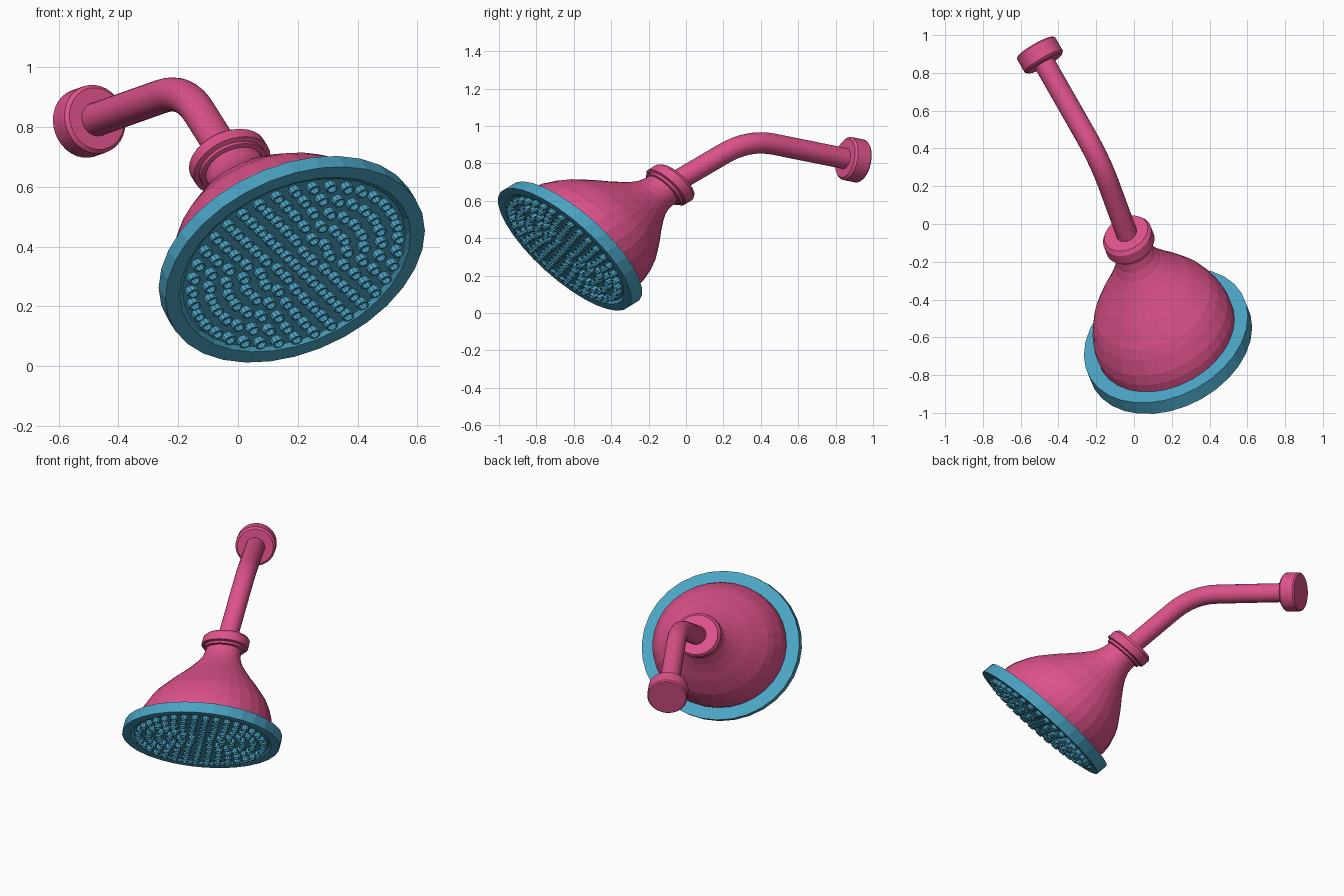
import bpy, bmesh, math
from mathutils import Vector, Matrix

cube = bpy.data.objects.get("Cube")
if cube:
    bpy.data.objects.remove(cube, do_unlink=True)


def material(name, rgb):
    m = bpy.data.materials.new(name)
    m.use_nodes = True
    color = (*rgb, 1)
    m.diffuse_color = color
    m.node_tree.nodes["Principled BSDF"].inputs["Base Color"].default_value = color
    return m


pink = material("pink", (0.73, 0.085, 0.26))
blue = material("blue", (0.07, 0.37, 0.55))


def frame(origin, normal, lean=None):
    """Matrix whose local z runs along lean (or normal), rings lie across normal."""
    n = Vector(normal).normalized()
    e1 = Vector((1, 0, 0))
    e1 = (e1 - n * e1.dot(n)).normalized()
    e2 = n.cross(e1)
    axis = Vector(lean) / Vector(lean).dot(n) if lean else n
    m = Matrix((e1, e2, axis)).transposed().to_4x4()
    m.translation = origin
    return m


def lathe(bm, profile, segments, matrix, center=(0, 0), mat=0, cap_mat=None):
    """Turn a (radius, height) profile and cap both ends."""
    rings = []
    for r, h in profile:
        ring = []
        for i in range(segments):
            a = math.tau * i / segments
            p = Vector((center[0] + r * math.cos(a), center[1] + r * math.sin(a), h))
            ring.append(bm.verts.new(matrix @ p))
        rings.append(ring)
    for low, high in zip(rings, rings[1:]):
        for i in range(segments):
            j = (i + 1) % segments
            bm.faces.new((low[i], low[j], high[j], high[i])).material_index = mat
    bm.faces.new(rings[0][::-1]).material_index = mat
    bm.faces.new(rings[-1]).material_index = mat if cap_mat is None else cap_mat


def finish(bm, name, mats, smooth_angle=None):
    bmesh.ops.recalc_face_normals(bm, faces=bm.faces)
    mesh = bpy.data.meshes.new(name)
    bm.to_mesh(mesh)
    bm.free()
    for m in mats:
        mesh.materials.append(m)
    ob = bpy.data.objects.new(name, mesh)
    bpy.context.collection.objects.link(ob)
    if smooth_angle:
        bpy.ops.object.select_all(action="DESELECT")
        ob.select_set(True)
        bpy.context.view_layer.objects.active = ob
        bpy.ops.object.shade_smooth_by_angle(angle=math.radians(smooth_angle))
    return ob


def turned(name, profile, matrix, mat, segments=32, smooth_angle=None):
    bm = bmesh.new()
    lathe(bm, profile, segments, matrix)
    return finish(bm, name, [mat], smooth_angle)


# The head leans: its rings are parallel to the face, its centre line slants to the arm
head = frame((0.18, -0.62, 0.358), (-0.33, 0.63, 0.70), (-0.21, 0.54, 0.33))

# Bell-shaped body
turned("bell", [(0.385, 0.03), (0.387, 0.08), (0.378, 0.13), (0.35, 0.2), (0.325, 0.245),
                (0.29, 0.29), (0.25, 0.34), (0.205, 0.39), (0.16, 0.445), (0.128, 0.49),
                (0.11, 0.53), (0.103, 0.57), (0.103, 0.62)], head, pink)

# Collar nut between bell and arm
turned("collar", [(0.1, 0.585), (0.118, 0.59), (0.118, 0.605), (0.136, 0.61), (0.136, 0.66),
                  (0.122, 0.678), (0.06, 0.678)], head, pink, smooth_angle=20)

# Spray plate with raised rim and shallow recess
turned("spray_plate", [(0.38, 0.035), (0.46, 0.035), (0.46, -0.035), (0.41, -0.035),
                       (0.395, -0.022)], head, blue)

# Hollow nozzles in concentric rings, the middle ones open to the body behind
bm = bmesh.new()
tube = [(0.021, -0.018), (0.021, -0.052), (0.016, -0.052), (0.016, -0.026)]
for k in range(7):
    for i in range(max(1, 6 * k)):
        a = math.tau * i / max(1, 6 * k)
        spot = (0.061 * k * math.cos(a), 0.061 * k * math.sin(a))
        lathe(bm, tube, 10, head, spot, cap_mat=1 if k < 2 else 0)
finish(bm, "nozzles", [blue, pink])

# Bent arm: two straight runs joined by a rounded elbow
start = Vector((-0.02, -0.1, 0.675))
elbow = Vector((-0.18, 0.335, 0.93))
end = Vector((-0.485, 0.87, 0.822))
b0 = elbow + (start - elbow).normalized() * 0.16
b1 = elbow + (end - elbow).normalized() * 0.16
path = [start]
for i in range(9):
    t = i / 8
    path.append(b0 * (1 - t) ** 2 + elbow * 2 * t * (1 - t) + b1 * t ** 2)
path.append(end)

bm = bmesh.new()
side = (end - elbow).cross(start - elbow).normalized()
rings = []
for i, p in enumerate(path):
    along = (path[min(i + 1, len(path) - 1)] - path[max(i - 1, 0)]).normalized()
    other = along.cross(side)
    rings.append([bm.verts.new(p + 0.057 * (side * math.cos(a) + other * math.sin(a)))
                  for a in (math.tau * s / 24 for s in range(24))])
for low, high in zip(rings, rings[1:]):
    for i in range(24):
        j = (i + 1) % 24
        bm.faces.new((low[i], low[j], high[j], high[i]))
bm.faces.new(rings[0])
bm.faces.new(rings[-1])
finish(bm, "arm", [pink], 40)

# Wall flange at the arm's far end
flange = frame((-0.497, 0.893, 0.82), end - elbow)
turned("wall_flange", [(0.105, -0.05), (0.117, -0.038), (0.117, 0.042), (0.11, 0.05)],
       flange, pink, smooth_angle=20)
